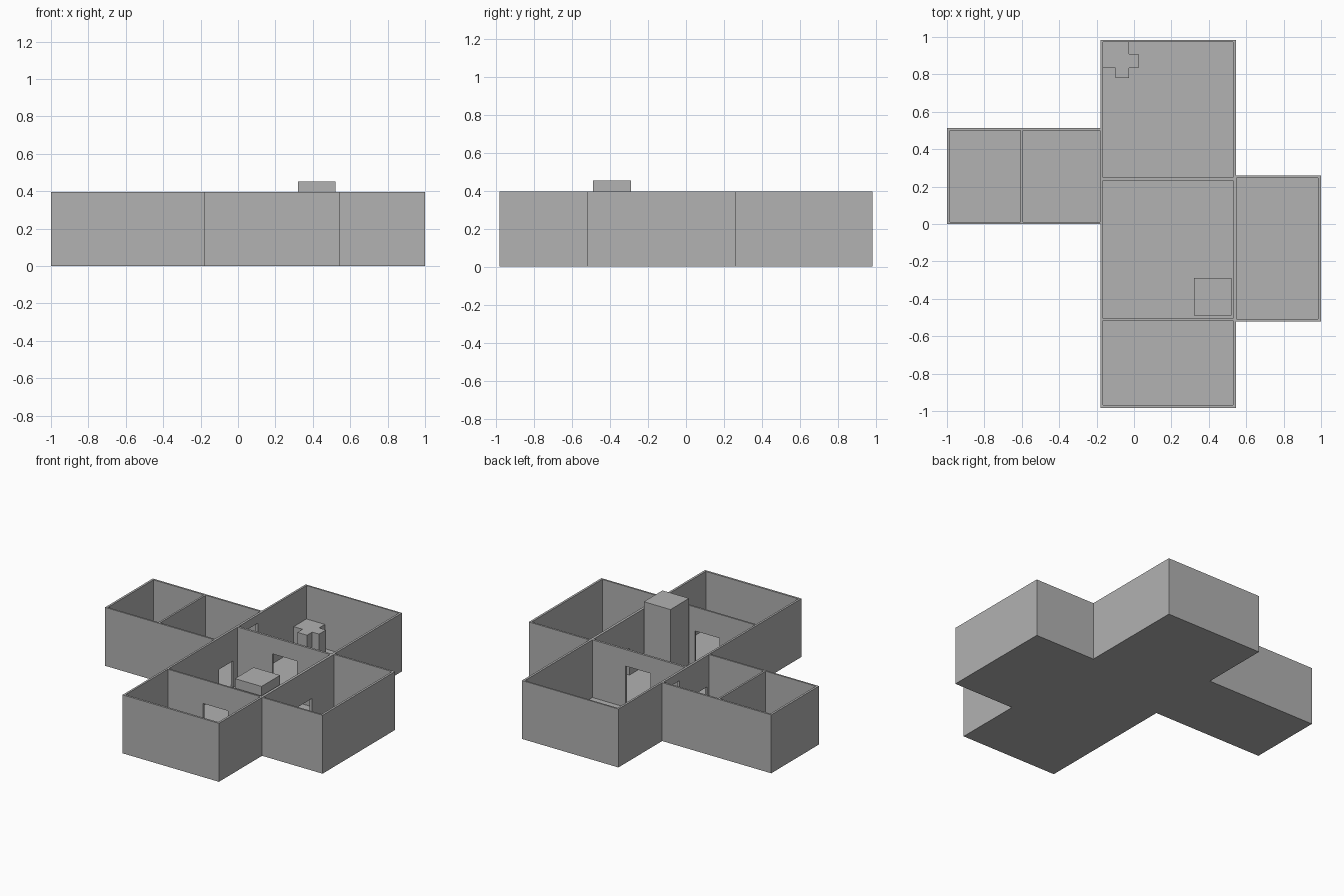
import bpy
import bmesh

if "Cube" in bpy.data.objects:
    bpy.data.objects.remove(bpy.data.objects["Cube"], do_unlink=True)

HEIGHT = 0.397   # wall height
FLOOR = 0.005    # slab thickness

grey = bpy.data.materials.new("plain_grey")
grey.use_nodes = True
colour = (0.445, 0.445, 0.445, 1)
grey.diffuse_color = colour
grey.node_tree.nodes["Principled BSDF"].inputs["Base Color"].default_value = colour


def prism(name, outline, z0, z1):
    """Extrude a flat outline between two heights."""
    bm = bmesh.new()
    face = bm.faces.new([bm.verts.new((x, y, z0)) for x, y in outline])
    grown = bmesh.ops.extrude_face_region(bm, geom=[face])["geom"]
    top = [v for v in grown if isinstance(v, bmesh.types.BMVert)]
    bmesh.ops.translate(bm, verts=top, vec=(0, 0, z1 - z0))
    bmesh.ops.recalc_face_normals(bm, faces=bm.faces)
    mesh = bpy.data.meshes.new(name)
    bm.to_mesh(mesh)
    bm.free()
    mesh.materials.append(grey)
    obj = bpy.data.objects.new(name, mesh)
    bpy.context.collection.objects.link(obj)
    return obj


def box(name, x0, x1, y0, y1, z0, z1):
    return prism(name, [(x0, y0), (x1, y0), (x1, y1), (x0, y1)], z0, z1)


def combine(target, tools, operation):
    """Apply booleans and discard the tools."""
    for tool in tools:
        tool.hide_render = True
        mod = target.modifiers.new("cut", "BOOLEAN")
        mod.operation = operation
        mod.solver = "EXACT"
        mod.object = tool
    bpy.context.view_layer.update()
    graph = bpy.context.evaluated_depsgraph_get()
    mesh = bpy.data.meshes.new_from_object(target.evaluated_get(graph))
    target.modifiers.clear()
    target.data = mesh
    for tool in tools:
        bpy.data.objects.remove(tool, do_unlink=True)


# Solid footprint: long central block with a wing on each side
house = box("house_walls", -0.18, 0.545, -0.983, 0.983, 0, HEIGHT)
wings = [
    box("right_wing", -1.0, -0.175, 0.0, 0.513, 0, HEIGHT),
    box("left_wing", 0.54, 1.0, -0.52, 0.26, 0, HEIGHT),
]
combine(house, wings, "UNION")

# Hollow out the open-topped rooms
rooms = [
    (-0.166, 0.53, 0.248, 0.972),     # back
    (-0.166, 0.53, -0.505, 0.233),    # middle
    (-0.166, 0.53, -0.969, -0.517),   # front
    (-0.985, -0.606, 0.012, 0.5),     # outer wing
    (-0.593, -0.182, 0.012, 0.5),     # inner wing
    (0.548, 0.985, -0.508, 0.247),    # opposite wing
]
combine(house, [box("room_cutter", *r, FLOOR, HEIGHT + 0.1) for r in rooms], "DIFFERENCE")

# Doorways through the inner walls: x range, y range, top
doors = [
    (0.095, 0.28, 0.22, 0.26, 0.285),
    (0.1, 0.285, -0.53, -0.49, 0.235),
    (-0.2, -0.15, 0.035, 0.185, 0.185),
    (-0.2, -0.15, 0.33, 0.45, 0.34),
    (0.51, 0.56, -0.15, 0.01, 0.187),
    (-0.62, -0.58, 0.18, 0.33, 0.185),
]
combine(house, [box("door_cutter", *d[:4], FLOOR, d[4]) for d in doors], "DIFFERENCE")

# Tall square column in the middle room
box("tall_column", 0.32, 0.52, -0.49, -0.29, FLOOR, 0.453)

# Stepped block in the corner of the back room
prism("corner_block", [
    (-0.166, 0.972), (-0.027, 0.972), (-0.027, 0.91), (0.025, 0.91), (0.025, 0.835),
    (-0.027, 0.835), (-0.027, 0.78), (-0.1, 0.78), (-0.1, 0.835), (-0.166, 0.835),
], FLOOR, 0.17)
